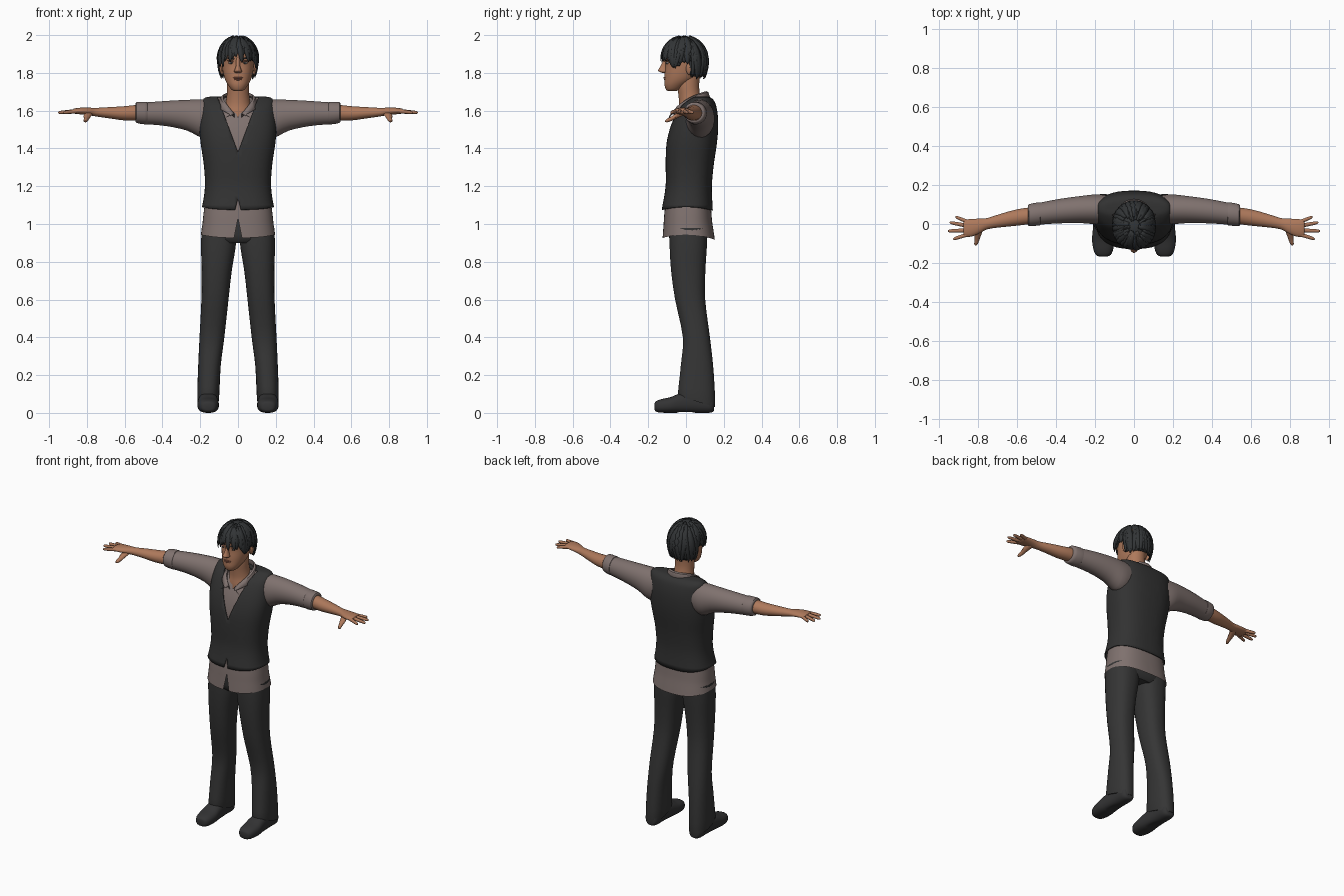
import bpy, bmesh, math, random
from mathutils import Vector

if "Cube" in bpy.data.objects:
    bpy.data.objects.remove(bpy.data.objects["Cube"])
random.seed(4)

def material(name, r, g, b):
    m = bpy.data.materials.new(name)
    m.diffuse_color = (r, g, b, 1)
    m.use_nodes = True
    m.node_tree.nodes["Principled BSDF"].inputs["Base Color"].default_value = m.diffuse_color
    return m

SKIN = material("skin", .42, .19, .105)
LIP = material("lips", .27, .10, .065)
HAIR = material("hair", .032, .035, .037)
VEST = material("vest_cloth", .032, .032, .032)
SHIRT = material("shirt_cloth", .215, .168, .158)
TROUSER = material("trouser_cloth", .036, .036, .036)
SHOE = material("shoe_leather", .033, .033, .034)
EYE = material("eye_white", .45, .42, .40)

def finish(bm, name, mat, mirror=False, angle=40, thick=0):
    bmesh.ops.recalc_face_normals(bm, faces=bm.faces)
    me = bpy.data.meshes.new(name)
    bm.to_mesh(me)
    bm.free()
    me.materials.append(mat)
    ob = bpy.data.objects.new(name, me)
    bpy.context.collection.objects.link(ob)
    bpy.ops.object.select_all(action='DESELECT')
    ob.select_set(True)
    bpy.context.view_layer.objects.active = ob
    bpy.ops.object.shade_smooth_by_angle(angle=math.radians(angle))
    if thick:
        s = ob.modifiers.new("thickness", 'SOLIDIFY')
        s.thickness, s.offset = thick, -1
    if mirror:
        m = ob.modifiers.new("mirror", 'MIRROR')
        m.use_clip = False
        m.merge_threshold = 0.0001
    return ob

def spline(rows, k):
    """Catmull-Rom between section rows."""
    out = []
    for i in range(len(rows) - 1):
        p0, p1, p2, p3 = (rows[max(0, min(len(rows) - 1, i + d))] for d in (-1, 0, 1, 2))
        for j in range(k):
            t = j / k
            out.append([.5 * (2*b + (c - a)*t + (2*a - 5*b + 4*c - d)*t*t + (3*b - a - 3*c + d)*t**3)
                        for a, b, c, d in zip(p0, p1, p2, p3)])
    return out + [list(rows[-1])]

def loft(rows, axis='z', n=24, e=2.0, k=3, caps=(True, True)):
    """Rows are (position on axis, centre 1, centre 2, radius 1, radius 2)."""
    bm, rings = bmesh.new(), []
    for t, c1, c2, r1, r2 in spline(rows, k):
        ring = []
        for i in range(n):
            a = 2 * math.pi * (i + .5) / n
            p = c1 + r1 * math.copysign(abs(math.cos(a)) ** (2 / e), math.cos(a))
            q = c2 + r2 * math.copysign(abs(math.sin(a)) ** (2 / e), math.sin(a))
            ring.append(bm.verts.new({'x': (t, p, q), 'y': (p, t, q), 'z': (p, q, t)}[axis]))
        rings.append(ring)
    for A, B in zip(rings, rings[1:]):
        for i in range(n):
            bm.faces.new((A[i], A[(i + 1) % n], B[(i + 1) % n], B[i]))
    if caps[0]:
        bm.faces.new(rings[0])
    if caps[1]:
        bm.faces.new(rings[-1])
    return bm

def notch(bm, k, z0, ymax):
    """Cut a V out of the front: |x| < k (z - z0)."""
    for s in (1, -1):
        bmesh.ops.bisect_plane(bm, geom=bm.verts[:] + bm.edges[:] + bm.faces[:],
                               plane_co=(0, 0, z0), plane_no=(s, 0, -k))
    gone = []
    for f in bm.faces:
        c = f.calc_center_median()
        if c.y < ymax and abs(c.x) < k * (c.z - z0):
            gone.append(f)
    bmesh.ops.delete(bm, geom=gone, context='FACES')

def body(rows, inset=0):
    """Torso rows are (height, half width, front y, back y)."""
    return [(z - inset * .6, 0, (f + b) / 2, w - inset, (b - f) / 2 - inset) for z, w, f, b in rows]

def ball(name, loc, size, mat, mirror=False, rot=0):
    bm = bmesh.new()
    bmesh.ops.create_uvsphere(bm, u_segments=16, v_segments=10, radius=1)
    for v in bm.verts:
        x, y, z = (v.co[i] * size[i] for i in range(3))
        v.co = Vector(loc) + Vector((x * math.cos(rot) - z * math.sin(rot), y,
                                     x * math.sin(rot) + z * math.cos(rot)))
    return finish(bm, name, mat, mirror)

# Vest and shirt
chest = [(1.085, .192, -.128, .142), (1.15, .180, -.115, .138), (1.22, .175, -.107, .138),
         (1.32, .182, -.108, .148), (1.42, .197, -.104, .163), (1.50, .204, -.088, .170),
         (1.57, .202, -.062, .169), (1.625, .196, -.030, .160), (1.655, .188, .005, .147),
         (1.672, .165, .035, .125), (1.676, .10, .05, .10)]
bm = loft(body(chest), n=48, e=2.5, caps=(False, True))
for v in bm.verts:
    if v.co.z < 1.09:
        v.co.z -= .016 * (v.co.y / .13) ** 2 - .006
notch(bm, .37, 1.38, .05)
notch(bm, -.25, 1.135, 0)
finish(bm, "vest", VEST, thick=.006)

tail = [(.945, .206, -.133, .162), (1.0, .198, -.128, .15), (1.06, .192, -.124, .144)]
bm = loft(body(tail + chest[1:], .009), n=48, e=2.5, caps=(False, True))
for v in bm.verts:
    if v.co.z < .99:
        v.co.z -= .022 * (v.co.y / .14) ** 2 * (.99 - v.co.z) / .05 - .004
notch(bm, .55, 1.565, .03)
notch(bm, -.2, 1.03, 0)
finish(bm, "shirt", SHIRT)

# Folded collar around the neck
bm, rows = bmesh.new(), []
for i in range(33):
    t = i / 16 - 1
    a, f = t * math.radians(166), abs(t) ** 2.2
    s, c = math.sin(a), math.cos(a)
    profile = [(.072, .074, 1.665 - .10 * f), (.078, .080, 1.703 - .118 * f),
               (.090, .090, 1.698 - .116 * f), (.118 - .02 * f, .108, 1.645 - .075 * f)]
    row = [bm.verts.new((rx * s, .028 + ry * c - .016 * f, z)) for rx, ry, z in profile]
    if abs(t) > .97:
        row[3].co += Vector((math.copysign(.045, t), 0, -.008))
    rows.append(row)
for A, B in zip(rows, rows[1:]):
    for j in range(3):
        bm.faces.new((A[j], B[j], B[j + 1], A[j + 1]))
finish(bm, "collar", SHIRT, thick=.004)

# Sleeves with rolled cuffs
finish(loft([(.13, .075, 1.565, .07, .095), (.19, .075, 1.558, .077, .102), (.27, .074, 1.576, .07, .082),
             (.38, .066, 1.585, .063, .067), (.49, .052, 1.586, .056, .058)], 'x'), "sleeve", SHIRT, True)
finish(loft([(.478, .05, 1.586, .05, .052), (.482, .052, 1.587, .059, .060), (.51, .049, 1.588, .059, .059),
             (.538, .045, 1.590, .056, .055), (.543, .044, 1.590, .046, .045)], 'x', k=2),
       "sleeve_cuff", SHIRT, True)

# Forearms and hands
finish(loft([(.52, .044, 1.590, .043, .043), (.60, .033, 1.586, .042, .038), (.68, .018, 1.589, .035, .030),
             (.75, .002, 1.592, .029, .023), (.79, -.010, 1.596, .038, .020), (.83, -.019, 1.598, .045, .018),
             (.865, -.022, 1.598, .044, .014), (.872, -.022, 1.598, .036, .009)], 'x'),
       "forearm_and_palm", SKIN, True)
for nm, y0, x1, y1 in (("index", -.052, .925, -.077), ("middle", -.032, .952, -.036),
                       ("ring", -.011, .943, .008), ("little", .009, .913, .036)):
    x0 = .845
    finish(loft([(x0 + (x1 - x0) * t, y0 + (y1 - y0) * t, 1.598 - .008 * t, r, r)
                 for t, r in ((0, .011), (.4, .0105), (.8, .009), (.95, .007), (1, .003))],
                'x', n=10, k=2), nm + "_finger", SKIN, True)
finish(loft([(-.01, .785, 1.59, .022, .014), (-.045, .797, 1.575, .020, .014), (-.08, .803, 1.556, .013, .012),
             (-.10, .808, 1.548, .010, .010), (-.11, .810, 1.545, .004, .004)], 'y', n=12), "thumb", SKIN, True)

# Trousers
finish(loft([(.90, 0, .012, .13, .085), (.94, 0, .012, .188, .105), (1.08, 0, .012, .165, .11)], n=32, e=2.4),
       "trouser_seat", TROUSER)
bm = loft([(.07, .158, .056, .050, .088), (.085, .158, .056, .058, .099), (.25, .151, .058, .060, .086),
           (.40, .138, .055, .066, .072), (.60, .122, .022, .072, .080), (.75, .113, .012, .080, .091),
           (.88, .104, .012, .092, .099), (.98, .100, .014, .093, .100)], n=28, e=2.4)
for v in bm.verts:
    if v.co.z < .2:
        v.co.z -= (v.co.y - .03) * .28 * (.2 - v.co.z) / .12
finish(bm, "trouser_leg", TROUSER, True)

# Shoes
bm = loft([(-.166, .157, .034, .022, .018), (-.158, .157, .034, .038, .028), (-.13, .157, .037, .051, .036),
           (-.08, .158, .042, .057, .042), (-.03, .158, .052, .053, .052), (.05, .158, .058, .047, .058),
           (.12, .158, .05, .045, .05), (.143, .158, .046, .034, .04), (.148, .158, .044, .022, .03)],
          'y', e=2.5)
for v in bm.verts:
    v.co.z = max(v.co.z, .006 if -.03 < v.co.y < .04 else 0)
finish(bm, "shoe", SHOE, True)

# Neck and head
finish(loft([(1.50, 0, .03, .07, .07), (1.58, 0, .027, .082, .070), (1.63, 0, .026, .068, .063),
             (1.68, 0, .018, .060, .058), (1.73, 0, .012, .059, .058), (1.80, 0, .015, .058, .06)]),
       "neck", SKIN)
finish(loft([(1.703, 0, -.075, .016, .018), (1.710, 0, -.070, .033, .035), (1.735, 0, -.055, .053, .059),
             (1.765, 0, -.033, .069, .081), (1.80, 0, -.018, .079, .095), (1.845, 0, -.006, .086, .103),
             (1.89, 0, -.004, .089, .110), (1.93, 0, -.004, .084, .106), (1.96, 0, -.004, .064, .08),
             (1.972, 0, -.004, .03, .04)], n=32, e=2.15), "head", SKIN)
finish(loft([(1.800, 0, -.112, .012, .012), (1.806, 0, -.119, .021, .022), (1.815, 0, -.121, .019, .027),
             (1.835, 0, -.115, .012, .021), (1.865, 0, -.109, .010, .012), (1.885, 0, -.105, .008, .008)],
            n=16), "nose", SKIN)
ball("ear", (.088, .02, 1.822), (.010, .020, .034), SKIN, True, -.15)
ball("brow_ridge", (.034, -.096, 1.873), (.030, .015, .010), SKIN, True)
ball("eyebrow", (.037, -.105, 1.876), (.023, .009, .0045), HAIR, True, .12)
ball("eye", (.034, -.096, 1.853), (.016, .010, .0065), EYE, True)
ball("iris", (.034, -.102, 1.853), (.006, .006, .006), HAIR, True)
ball("upper_eyelid", (.034, -.099, 1.859), (.018, .010, .003), LIP, True)
ball("upper_lip", (0, -.109, 1.774), (.026, .011, .005), LIP)
ball("lower_lip", (0, -.107, 1.765), (.021, .011, .006), LIP)

# Hair: cap plus tapered locks laid over the skull
def skull(u, a, s=1.0):
    if u < 1:
        r, h = math.sin(u * math.pi / 2), math.cos(u * math.pi / 2)
    else:
        r, h = 1 - .22 * (u - 1) ** 2, 1 - u
    return Vector((.110 * s * r * math.sin(a), -.009 - .125 * s * r * math.cos(a), 1.865 + .13 * s * h))

def hair_end(a):
    d = abs(math.degrees((a + math.pi) % (2 * math.pi) - math.pi))
    return .80 if d < 45 else 1.02 if d < 62 else 1.22 if d < 80 else 1.05 if d < 108 else 1.66

bm, cols, N = bmesh.new(), [], 60
top = bm.verts.new(skull(0, 0, .97))
for i in range(N):
    a = 2 * math.pi * i / N
    cols.append([bm.verts.new(skull(hair_end(a) * j / 10, a, .97)) for j in range(1, 11)])
for i in range(N):
    A, B = cols[i], cols[(i + 1) % N]
    bm.faces.new((top, A[0], B[0]))
    for j in range(9):
        bm.faces.new((A[j], A[j + 1], B[j + 1], B[j]))
finish(bm, "hair_cap", HAIR, thick=.006)

bm = bmesh.new()
for i in range(44):
    a = 2 * math.pi * i / 44 + random.uniform(-.05, .05)
    front = math.cos(a) > .55
    end = hair_end(a) + (random.uniform(.08, .30) if front else random.uniform(0, .12))
    start, twist = random.uniform(.12, .4), random.uniform(-.3, .3)
    w, prev = random.uniform(.014, .022), None
    for j in range(9):
        t = j / 8
        az, u = a + twist * (t - .6), start + (end - start) * t
        p, lift = skull(u, az, 1.0 + .03 * math.sin(t * math.pi)), skull(u, az, 1.06)
        side = Vector((math.cos(az), math.sin(az), 0)) * w * (math.sin(math.pi * (.12 + .88 * t)) ** .6 if t < 1 else .05)
        row = [bm.verts.new(q) for q in (p - side, p.lerp(lift, .9 * (1 - t * t)), p + side)]
        if prev:
            for m in (0, 1):
                bm.faces.new((prev[m], row[m], row[m + 1], prev[m + 1]))
        prev = row
for v in bm.verts:
    v.co.z = min(v.co.z, 2.0)
finish(bm, "hair_locks", HAIR, thick=.003)
